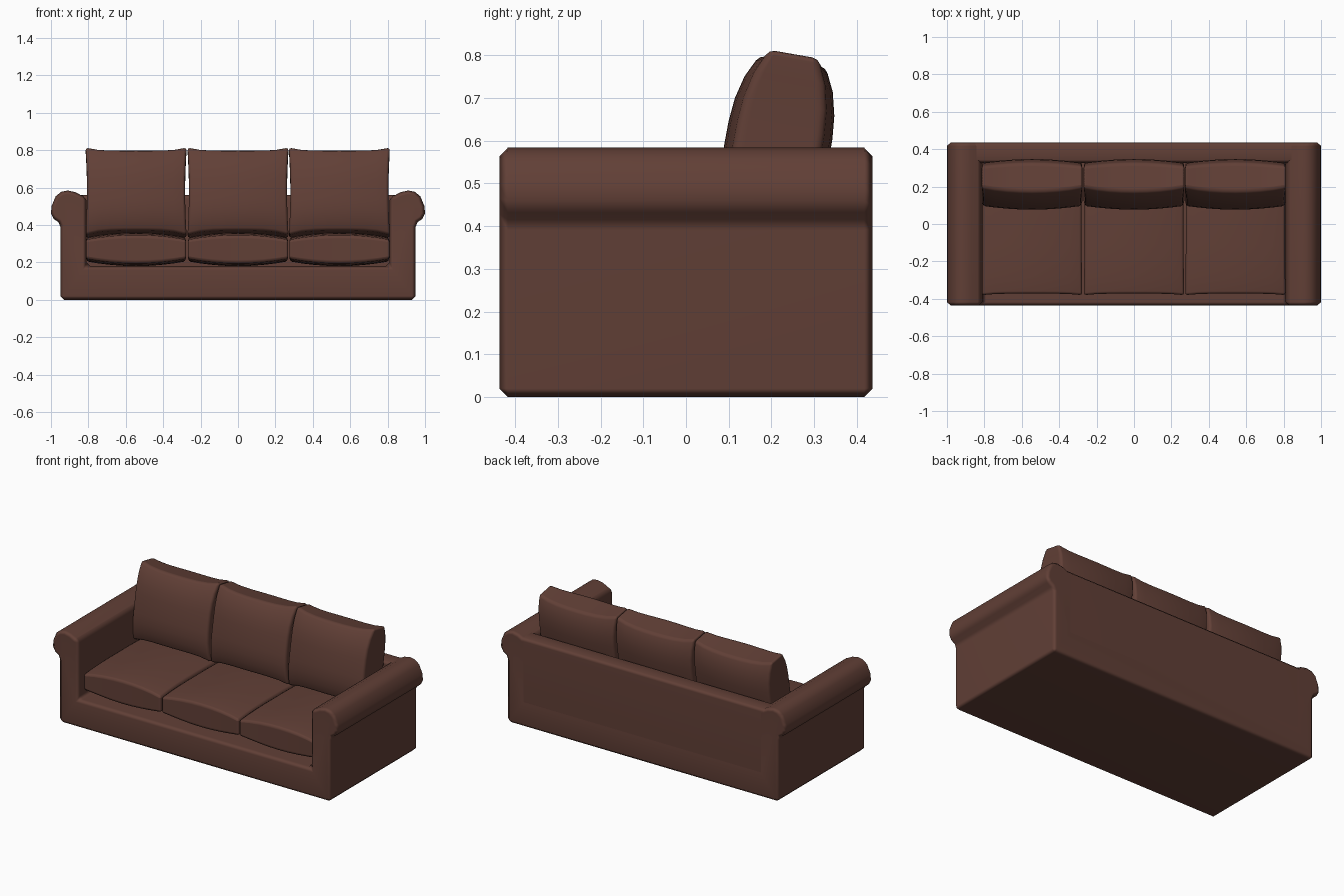
import bpy, bmesh
from math import radians

if "Cube" in bpy.data.objects:
    bpy.data.objects.remove(bpy.data.objects["Cube"])

leather = bpy.data.materials.new("brown_leather")
leather.diffuse_color = (0.12, 0.05, 0.037, 1)
leather.use_nodes = True
leather.node_tree.nodes["Principled BSDF"].inputs["Base Color"].default_value = leather.diffuse_color


def finish(bm, name, bevel, segments=1):
    """Turn a bmesh into a smooth, bevelled object."""
    bmesh.ops.recalc_face_normals(bm, faces=bm.faces)
    for f in bm.faces:
        f.smooth = True
    mesh = bpy.data.meshes.new(name)
    bm.to_mesh(mesh)
    bm.free()
    mesh.materials.append(leather)
    ob = bpy.data.objects.new(name, mesh)
    bpy.context.collection.objects.link(ob)
    b = ob.modifiers.new("Bevel", 'BEVEL')
    b.width, b.segments = bevel, segments
    b.limit_method, b.angle_limit = 'ANGLE', radians(55)
    ob.modifiers.new("Normals", 'WEIGHTED_NORMAL')
    return ob


def extrude_profile(name, points, y0, y1, bevel):
    """Extrude an x-z outline along y."""
    bm = bmesh.new()
    face = bm.faces.new([bm.verts.new((x, y0, z)) for x, z in points])
    res = bmesh.ops.extrude_face_region(bm, geom=[face])
    verts = [g for g in res["geom"] if isinstance(g, bmesh.types.BMVert)]
    bmesh.ops.translate(bm, verts=verts, vec=(0, y1 - y0, 0))
    return finish(bm, name, bevel)


def cushion(name, half_x, half_y, mid, drop_x, drop_y, pinch):
    """Pillow lying flat: thick in the middle, edges pinched between corners."""
    bm = bmesh.new()
    bmesh.ops.create_cube(bm, size=2)
    bmesh.ops.subdivide_edges(bm, edges=bm.edges[:], cuts=7, use_grid_fill=True)
    for v in bm.verts:
        u, w, t = v.co
        v.co.x = half_x * u - pinch * 0.4 * u * (1 - w * w)
        v.co.y = half_y * w - pinch * w * (1 - u ** 4)
        v.co.z = t * (mid - drop_x * u * u - drop_y * abs(w) ** 3)
    return finish(bm, name, 0.014, 2)


# Base and rolled arms as one U-shaped outline
arm = [(0.95, 0), (0.95, 0.39), (0.96, 0.415), (0.985, 0.432), (1.0, 0.46),
       (0.997, 0.50), (0.975, 0.553), (0.945, 0.577), (0.91, 0.584),
       (0.87, 0.575), (0.835, 0.557), (0.81, 0.553), (0.81, 0.18)]
outline = arm + [(-x, z) for x, z in reversed(arm)]
extrude_profile("base_and_arms", outline, -0.437, 0.437, 0.02)

# Back panel between the arms
extrude_profile("back_panel", [(-0.88, 0.03), (0.88, 0.03), (0.88, 0.56), (-0.88, 0.56)],
                0.325, 0.437, 0.018)

# Three seat cushions and three leaning back cushions
for i, x in enumerate((-0.545, 0.0, 0.542)):
    seat = cushion(f"seat_cushion_{i + 1}", 0.268, 0.355, 0.09, 0.025, 0.015, 0.008)
    seat.location = (x, -0.025, 0.27)
    back = cushion(f"back_cushion_{i + 1}", 0.27, 0.237, 0.124, 0.022, 0.045, 0.02)
    back.location = (x, 0.212, 0.572)
    back.rotation_euler = (radians(80), 0, 0)
